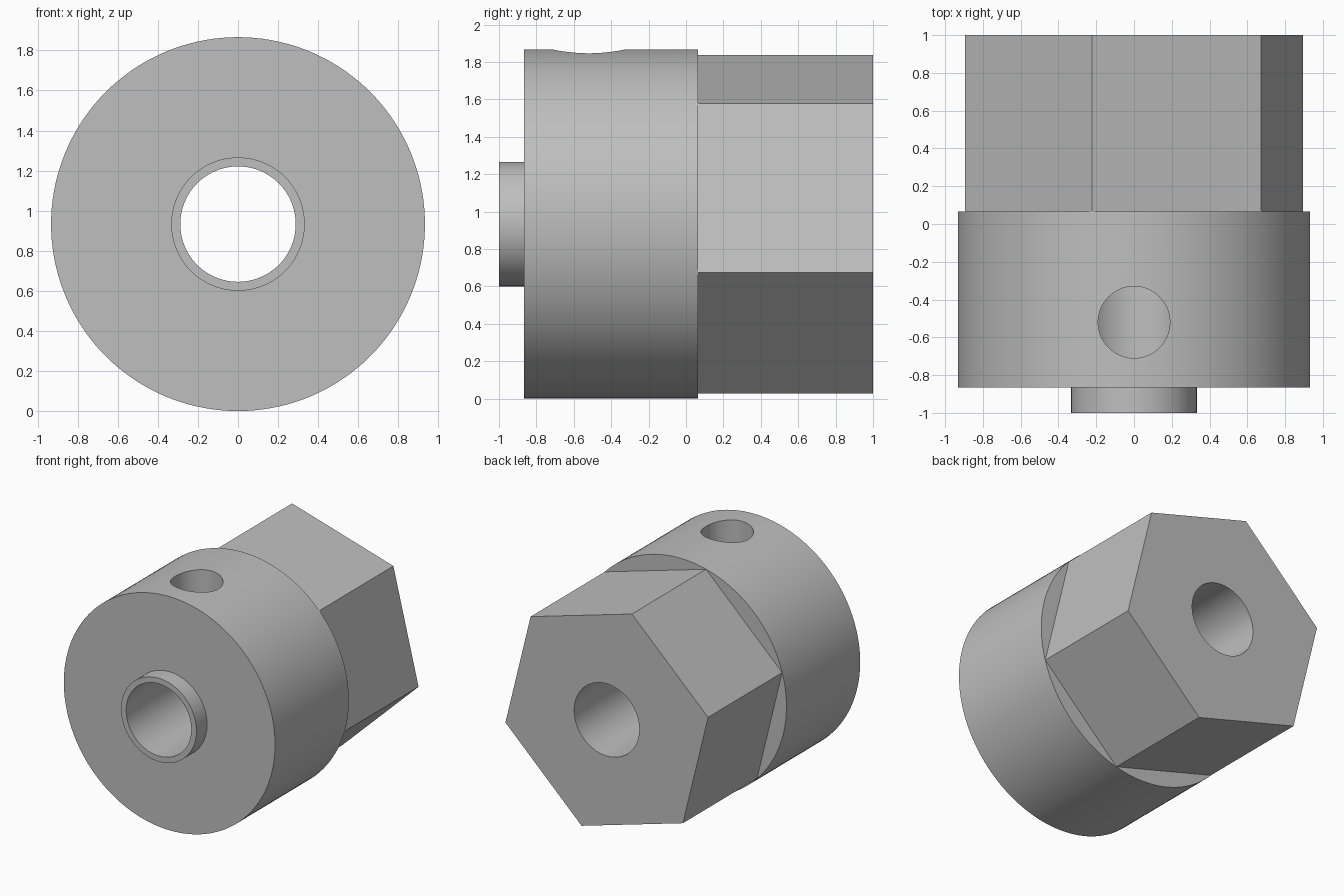
import bpy, math
from mathutils import Vector

default = bpy.data.objects.get("Cube")
if default:
    bpy.data.objects.remove(default, do_unlink=True)

# Single machined metal colour
metal = bpy.data.materials.new("grey_metal")
metal.use_nodes = True
grey = (0.52, 0.52, 0.52, 1)
metal.diffuse_color = grey
metal.node_tree.nodes["Principled BSDF"].inputs["Base Color"].default_value = grey

AXIS = 0.933  # height of the main axis and radius of the hub


def prism(name, radius, start, end, sides, turn=0.0, upright_y=None):
    """Prism along y about the main axis, or along z at the given y."""
    ring = [(radius * math.cos(turn + math.tau * i / sides),
             radius * math.sin(turn + math.tau * i / sides)) for i in range(sides)]
    if upright_y is None:
        verts = [Vector((u, y, AXIS + v)) for y in (start, end) for u, v in ring]
    else:
        verts = [Vector((u, upright_y - v, z)) for z in (start, end) for u, v in ring]
    faces = [list(range(sides)), list(range(2 * sides - 1, sides - 1, -1))]
    for i in range(sides):
        j = (i + 1) % sides
        faces.append([j, i, sides + i, sides + j])
    mesh = bpy.data.meshes.new(name)
    mesh.from_pydata(verts, [], faces)
    mesh.materials.append(metal)
    obj = bpy.data.objects.new(name, mesh)
    bpy.context.collection.objects.link(obj)
    return obj


def combine(body, other, operation):
    mod = body.modifiers.new(operation.lower(), "BOOLEAN")
    mod.operation = operation
    mod.solver = "EXACT"
    mod.object = other
    bpy.context.view_layer.update()
    bpy.ops.object.modifier_apply(modifier=mod.name)
    bpy.data.objects.remove(other, do_unlink=True)


# Round hub with a front collar and a hexagonal rear end
hub = prism("hex_hub", AXIS, -0.865, 0.065, 144)
bpy.context.view_layer.objects.active = hub
hub.select_set(True)
combine(hub, prism("front_collar", 0.333, -1, -0.7, 96), "UNION")
combine(hub, prism("hex_end", 0.932, -0.1, 1, 6, math.radians(43.8)), "UNION")

# Through bore and the set screw hole that opens into it from the top
combine(hub, prism("bore_cutter", 0.288, -1.2, 1.2, 96), "DIFFERENCE")
combine(hub, prism("screw_hole_cutter", 0.19, AXIS, 2.1, 64, upright_y=-0.52), "DIFFERENCE")

bpy.ops.object.shade_smooth_by_angle(angle=math.radians(25))
